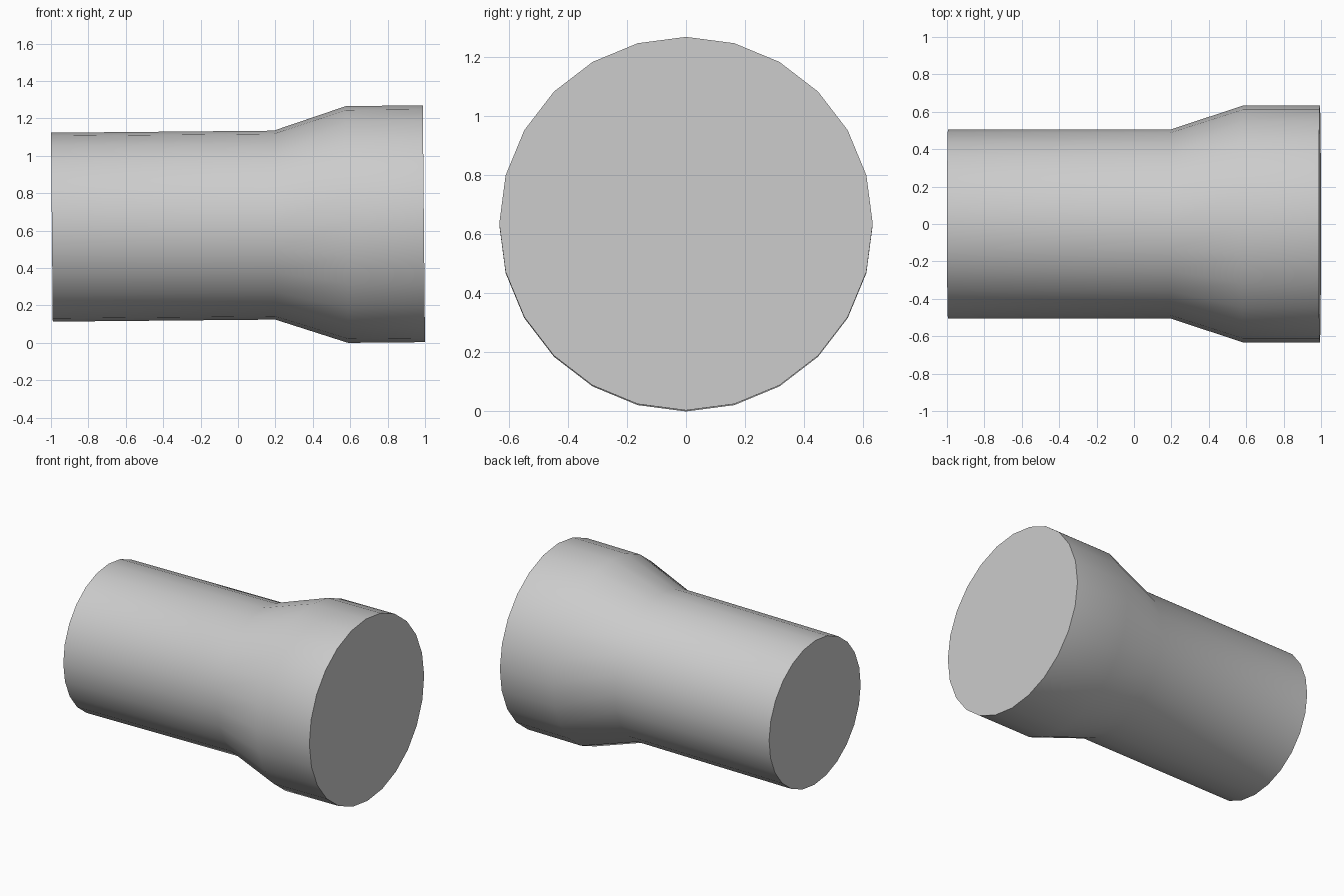
import bpy, bmesh, math
from mathutils import Matrix

if "Cube" in bpy.data.objects:
    bpy.data.objects.remove(bpy.data.objects["Cube"])

SIDES = 24
TILT = 0.0092  # the axis rises very slightly towards +x
# profile along the axis: (x, radius)
PROFILE = [(-0.995, 0.505), (0.195, 0.505), (0.583, 0.633), (0.994, 0.633)]

# solid stepped tube: rings bridged along x, closed by flat ends
bm = bmesh.new()
rings = []
for x, r in PROFILE:
    rings.append([bm.verts.new((x, r * math.sin(2 * math.pi * i / SIDES),
                                r * math.cos(2 * math.pi * i / SIDES)))
                  for i in range(SIDES)])
for a, b in zip(rings, rings[1:]):
    for i in range(SIDES):
        j = (i + 1) % SIDES
        bm.faces.new((a[i], a[j], b[j], b[i]))
bm.faces.new(rings[0])
bm.faces.new(rings[-1])
bmesh.ops.recalc_face_normals(bm, faces=bm.faces[:])

# slight tilt, then rest on the ground
bmesh.ops.transform(bm, matrix=Matrix.Rotation(-TILT, 4, 'Y'), verts=bm.verts[:])
low = min(v.co.z for v in bm.verts)
mid = (min(v.co.x for v in bm.verts) + max(v.co.x for v in bm.verts)) / 2
bmesh.ops.translate(bm, vec=(-mid, 0, -low), verts=bm.verts[:])

mesh = bpy.data.meshes.new("pipe_reducer")
bm.to_mesh(mesh)
bm.free()
obj = bpy.data.objects.new("pipe_reducer", mesh)
bpy.context.collection.objects.link(obj)

# smooth sides, sharp end rims
bpy.context.view_layer.objects.active = obj
obj.select_set(True)
bpy.ops.object.shade_smooth_by_angle(angle=math.radians(40))
